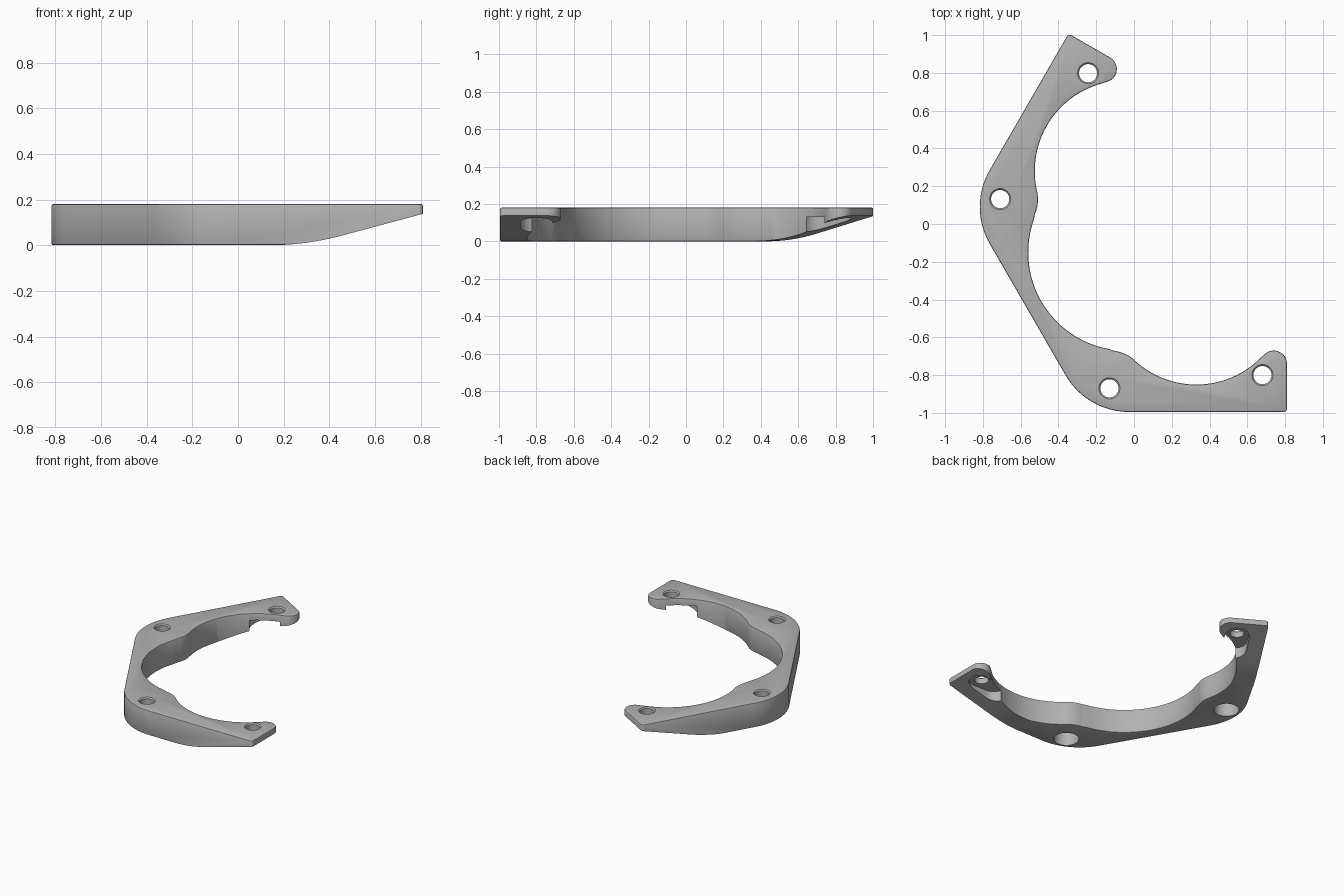
import bpy, bmesh
from math import atan2, cos, sin, radians, tan, pi, tau
from mathutils import Vector, Matrix

if "Cube" in bpy.data.objects:
    bpy.data.objects.remove(bpy.data.objects["Cube"])

HEIGHT, FLOOR, HOLE_R, BORE_R = 0.18, 0.13, 0.048, 0.085

# The part is symmetric about a line through AXIS_POINT at 30 degrees
AXIS_POINT = Vector((0.22, 0, 0))
normal = Vector((-sin(pi / 6), cos(pi / 6), 0))
MIRROR = (Matrix.Translation(AXIS_POINT) @ Matrix.Scale(-1, 4, normal)
          @ Matrix.Translation(-AXIS_POINT))

gray = bpy.data.materials.new("plain gray")
gray.use_nodes = True
gray.diffuse_color = (0.45, 0.45, 0.45, 1)
gray.node_tree.nodes["Principled BSDF"].inputs["Base Color"].default_value = gray.diffuse_color


def arc(c, r, a0, a1, n):
    return [Vector((c[0] + r * cos(a0 + (a1 - a0) * i / n),
                    c[1] + r * sin(a0 + (a1 - a0) * i / n), 0)) for i in range(n + 1)]


def toward(a, b):
    return atan2(b[1] - a[1], b[0] - a[0])


def make_object(name, bm, matrix=None):
    if matrix:
        bm.transform(matrix)
    bmesh.ops.recalc_face_normals(bm, faces=bm.faces)
    mesh = bpy.data.meshes.new(name)
    bm.to_mesh(mesh)
    bm.free()
    mesh.materials.append(gray)
    obj = bpy.data.objects.new(name, mesh)
    bpy.context.collection.objects.link(obj)
    return obj


def prism(name, points, offset, matrix=None):
    bm = bmesh.new()
    face = bm.faces.new([bm.verts.new(p) for p in points])
    ext = bmesh.ops.extrude_face_region(bm, geom=[face], use_keep_orig=True)
    moved = [g for g in ext["geom"] if isinstance(g, bmesh.types.BMVert)]
    bmesh.ops.translate(bm, verts=moved, vec=offset)
    return make_object(name, bm, matrix)


def lathe(name, profile, center, matrix=None, n=48):
    bm = bmesh.new()
    rings = [[bm.verts.new((center[0] + r * cos(tau * i / n), center[1] + r * sin(tau * i / n), z))
              for i in range(n)] for r, z in profile]
    for a, b in zip(rings, rings[1:]):
        for i in range(n):
            bm.faces.new((a[i], a[(i + 1) % n], b[(i + 1) % n], b[i]))
    bm.faces.new(rings[0])
    bm.faces.new(rings[-1])
    return make_object(name, bm, matrix)


# Plate outline: one half from tangent arcs, the other half mirrored
main_c, side_c, bump_c, tip_c = (-0.04, -0.15), (0.33, -0.37), (-0.13, -0.87), (0.74, -0.74)
half = arc((-0.025, -0.605), 0.39, radians(210), radians(270), 20)
half += arc((0.79, -0.975), 0.02, radians(270), tau, 6)
half += arc(tip_c, 0.07, 0, toward(tip_c, side_c), 14)
half += arc(side_c, 0.48, toward(side_c, tip_c), toward(side_c, bump_c), 32)[1:]
half += arc(bump_c, 0.2, toward(bump_c, side_c), toward(bump_c, main_c), 8)[1:]
half += arc(main_c, 0.52, toward(main_c, bump_c), radians(-150), 18)[1:]
outline = half + [MIRROR @ p for p in reversed(half[:-1])]
plate = prism("bracket_plate", outline, (0, 0, HEIGHT))

# Softened rims
bevel = plate.modifiers.new("rim", 'BEVEL')
bevel.width, bevel.segments = 0.008, 2
bevel.limit_method, bevel.angle_limit = 'ANGLE', radians(50)
bevel.use_clamp_overlap = False

# Underside ramp profile: flat, blended, then a 15 degree slope
slope, bend, blend = tan(radians(15)), 0.297, 0.16
ramp = [Vector((0, -1.3, -0.3))]
for i in range(15):
    d = 2 * blend * i / 14
    ramp.append(Vector((bend - blend + d, -1.3, slope * d * d / (4 * blend))))
ramp += [Vector((1.1, -1.3, (1.1 - bend) * slope)), Vector((1.1, -1.3, -0.3))]

end_hole, mid_hole = (0.68, -0.80), (-0.13, -0.87)
slot = (arc(end_hole, BORE_R, -pi / 2, pi / 2, 20)
        + arc((0.57, -0.80), BORE_R, pi / 2, 3 * pi / 2, 20))
rim = [(HOLE_R, HEIGHT - 0.008), (HOLE_R + 0.01, HEIGHT + 0.002), (HOLE_R + 0.01, 0.3)]

# Cutters for each end: ramp, open slot, through hole and counterbored hole
cutters = []
for side, m in (("right", Matrix.Identity(4)), ("left", MIRROR)):
    cutters += [
        prism("ramp_cutter_" + side, ramp, (0, 1, 0), m),
        prism("slot_cutter_" + side, [p - Vector((0, 0, 0.1)) for p in slot],
              (0, 0, FLOOR + 0.1), m),
        lathe("end_hole_cutter_" + side, [(HOLE_R, -0.1)] + rim, end_hole, m),
        lathe("bore_cutter_" + side,
              [(BORE_R, -0.1), (BORE_R, FLOOR), (HOLE_R, FLOOR)] + rim, mid_hole, m),
    ]
for c in cutters:
    c.hide_render = True
    cut = plate.modifiers.new(c.name, 'BOOLEAN')
    cut.operation, cut.solver, cut.object = 'DIFFERENCE', 'EXACT', c

# Apply everything and shade
bpy.ops.object.select_all(action='DESELECT')
plate.select_set(True)
bpy.context.view_layer.objects.active = plate
for mod in list(plate.modifiers):
    bpy.ops.object.modifier_apply(modifier=mod.name)
for c in cutters:
    bpy.data.objects.remove(c)
bpy.ops.object.shade_smooth_by_angle(angle=radians(30))
